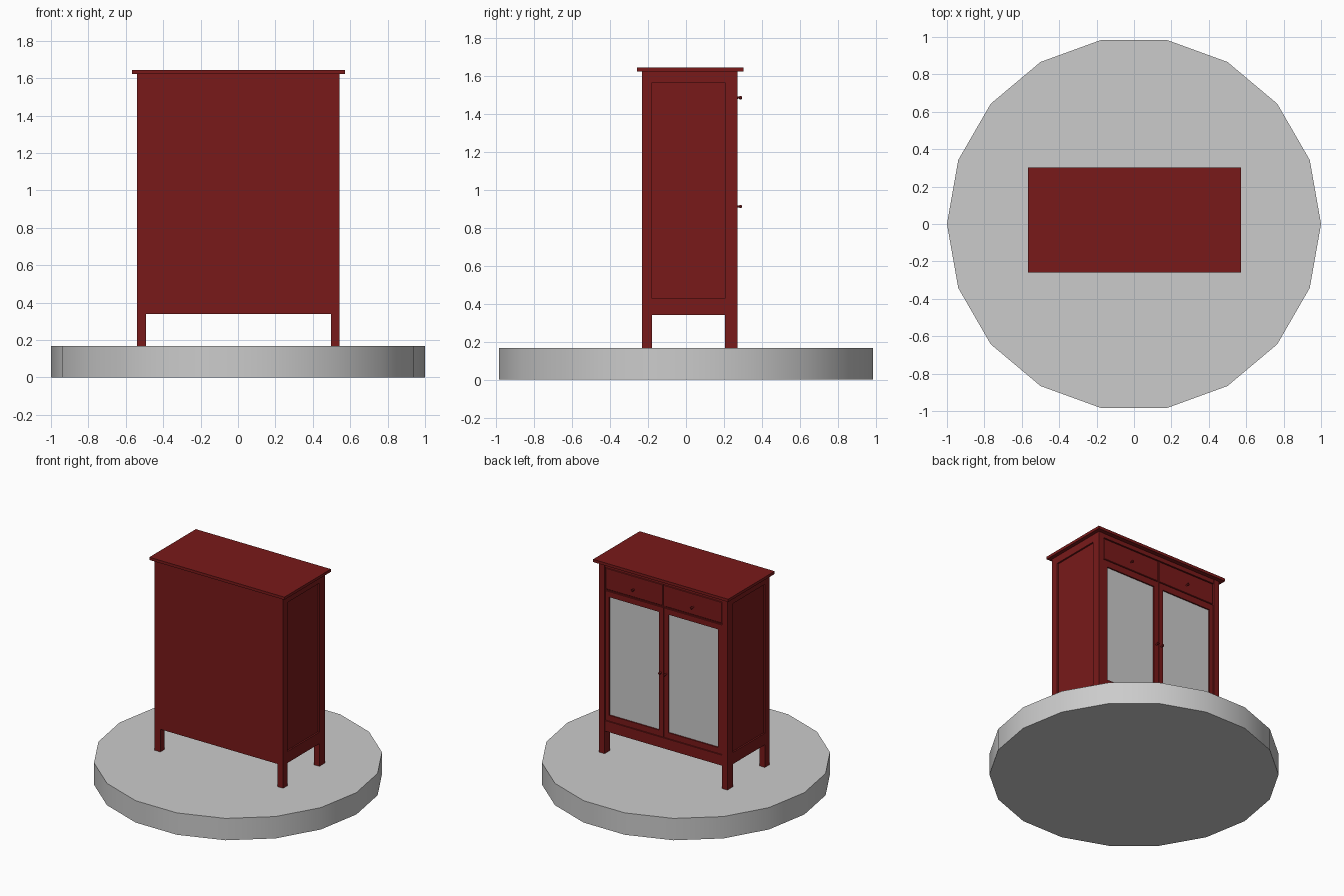
import bpy, math

if "Cube" in bpy.data.objects:
    bpy.data.objects.remove(bpy.data.objects["Cube"])

red = bpy.data.materials.new("dark_red_paint")
red.diffuse_color = (0.19, 0.01, 0.01, 1)
red.use_nodes = True
red.node_tree.nodes["Principled BSDF"].inputs["Base Color"].default_value = red.diffuse_color
CX = 0.002  # cabinet centre


def box(name, x, y, z, mat=red, bevel=0):
    bpy.ops.mesh.primitive_cube_add(size=1, location=(CX + sum(x) / 2, sum(y) / 2, sum(z) / 2))
    o = bpy.context.object
    o.name = name
    o.scale = (abs(x[1] - x[0]), abs(y[1] - y[0]), abs(z[1] - z[0]))
    bpy.ops.object.transform_apply(location=False, rotation=False, scale=True)
    if mat:
        o.data.materials.append(mat)
    if bevel:
        b = o.modifiers.new("edge", 'BEVEL')
        b.width, b.segments = bevel, 1
    return o


def knob(name, x, y, z):
    # turned knob: thin stem and wider head
    prof = [(0, 0), (.006, 0), (.005, .014), (.009, .018), (.009, .025), (.005, .028), (0, .028)]
    n = 12
    verts = [(r * math.cos(2 * math.pi * i / n), h, r * math.sin(2 * math.pi * i / n))
             for r, h in prof[1:-1] for i in range(n)]
    faces = [(k * n + i, (k + 1) * n + i, (k + 1) * n + (i + 1) % n, k * n + (i + 1) % n)
             for k in range(len(prof) - 3) for i in range(n)]
    faces += [tuple(range(n)), tuple(reversed(range(len(verts) - n, len(verts))))]
    me = bpy.data.meshes.new(name)
    me.from_pydata(verts, [], faces)
    me.materials.append(red)
    o = bpy.data.objects.new(name, me)
    o.location = (CX + x, y, z)
    bpy.context.collection.objects.link(o)


# round stand
bpy.ops.mesh.primitive_cylinder_add(vertices=18, radius=1, depth=0.167, location=(0, 0, 0.0835),
                                    rotation=(0, 0, math.pi / 2))
bpy.context.object.name = "round_stand"
bpy.ops.object.shade_smooth_by_angle(angle=math.radians(30))

W, YB, YF = 0.542, -0.233, 0.272   # half width, plain side, door side
FLOOR, LOW, TOP = 0.167, 0.34, 1.622
IN = 0.495                         # inner edge of the posts

# top board, underside and plain back
box("top_board", (-0.57, 0.57), (-0.258, 0.303), (TOP, 1.643))
box("bottom_board", (-IN, IN), (YB, 0.25), (LOW, 0.36))
box("back_panel", (-IN, IN), (YB, YB + 0.02), (LOW, TOP))

for s, side in ((1, "right"), (-1, "left")):
    # corner posts running down into legs
    box(side + "_back_leg", (s * IN, s * W), (YB, -0.18), (FLOOR, TOP))
    box(side + "_front_leg", (s * IN, s * W), (0.205, YF), (FLOOR, TOP))
    # framed side with recessed panel
    box(side + "_side_top_rail", (s * 0.51, s * W), (-0.18, 0.205), (1.565, TOP))
    box(side + "_side_bottom_rail", (s * 0.51, s * W), (-0.18, 0.205), (LOW, 0.428))
    box(side + "_side_panel", (s * 0.51, s * 0.53), (-0.18, 0.205), (0.428, 1.565))

    # drawer
    box(side + "_drawer", (s * 0.006, s * 0.491), (0.0, 0.267), (1.424, 1.586), bevel=0.003)
    knob(side + "_drawer_knob", s * 0.25, 0.266, 1.485)

    # glazed door
    a, b, z0, z1 = 0.002, 0.492, 0.424, 1.412
    g0, g1, h0, h1 = 0.04, 0.46, 0.468, 1.37
    dy = (0.245, 0.267)
    box(side + "_door_inner_stile", (s * a, s * g0), dy, (z0, z1))
    box(side + "_door_outer_stile", (s * g1, s * b), dy, (z0, z1))
    box(side + "_door_top_rail", (s * g0, s * g1), dy, (h1, z1))
    box(side + "_door_bottom_rail", (s * g0, s * g1), dy, (z0, h0))
    box(side + "_door_glass", (s * g0, s * g1), (0.25, 0.257), (h0, h1), mat=None)
    knob(side + "_door_knob", s * 0.022, 0.266, 0.912)

# front rails
box("front_top_rail", (-IN, IN), (0.23, 0.27), (1.59, TOP))
box("front_middle_rail", (-IN, IN), (0.0, 0.262), (1.415, 1.421))
box("front_bottom_rail", (-IN, IN), (0.23, 0.27), (LOW, 0.42))
box("drawer_divider", (-0.005, 0.005), (0.0, 0.26), (1.421, 1.59))
